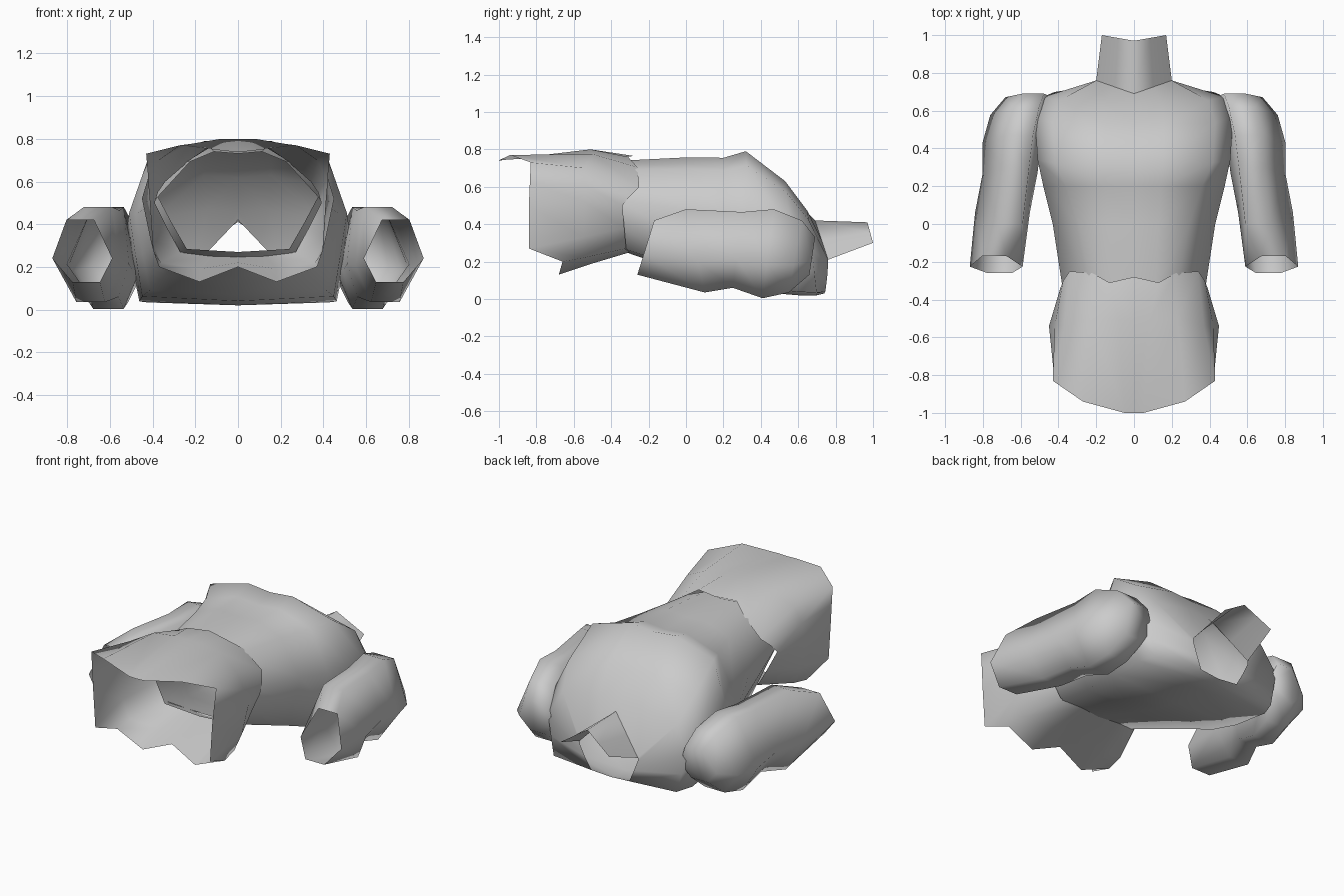
import bpy
import bmesh
from mathutils import Vector

default_cube = bpy.data.objects.get("Cube")
if default_cube:
    bpy.data.objects.remove(default_cube, do_unlink=True)

# One plain material for the whole body
grey = bpy.data.materials.new("plain_grey")
grey.use_nodes = True
shade = (0.6, 0.6, 0.6, 1)
grey.diffuse_color = shade
grey.node_tree.nodes["Principled BSDF"].inputs["Base Color"].default_value = shade


def loft(name, rings, closed=False, cap_end=False, mirrored=False):
    """Skin a list of matching cross-sections into one smooth open shell."""
    bm = bmesh.new()
    loops = [[bm.verts.new(Vector(point)) for point in ring] for ring in rings]
    for lower, upper in zip(loops, loops[1:]):
        count = len(lower)
        for i in range(count if closed else count - 1):
            j = (i + 1) % count
            bm.faces.new((lower[i], lower[j], upper[j], upper[i]))
    if cap_end:
        bm.faces.new(loops[-1])
    bmesh.ops.recalc_face_normals(bm, faces=bm.faces)
    # The half shells are open, so turn them outwards from their long axis
    if not closed:
        middle = sum((v.co for v in bm.verts), Vector()) / len(bm.verts)
        middle.x = 0
        outward = 0
        for face in bm.faces:
            offset = face.calc_center_median() - middle
            outward += face.normal.dot(offset) * face.calc_area()
        if outward < 0:
            bmesh.ops.reverse_faces(bm, faces=bm.faces)
    for face in bm.faces:
        face.smooth = True
    mesh = bpy.data.meshes.new(name)
    bm.to_mesh(mesh)
    bm.free()
    mesh.materials.append(grey)
    part = bpy.data.objects.new(name, mesh)
    bpy.context.scene.collection.objects.link(part)
    if mirrored:
        mirror = part.modifiers.new("mirror", "MIRROR")
        mirror.use_clip = True
    return part


def torso_ring(y_top, y_bottom, half_width, bottom, top, blade, corner):
    """Half outline from the spine round the shoulder blade and flank to the chest."""
    outline = [(0, .98), (.3, 1), (blade, .9), (1, .55),
               (.5 + corner / 2, .28), (corner, .03), (0, 0)]
    return [(half_width * u,
             y_bottom + (y_top - y_bottom) * v,
             bottom + (top - bottom) * v) for u, v in outline]


# Torso, from the waist tucked into the pelvis to the neck opening
neck_opening = [(0, .69, .42), (.1, .725, .315), (.2, .76, .21), (.2, .76, .19),
                (.17, .755, .12), (.13, .745, .04), (0, .74, .03)]
loft("torso", [
    torso_ring(-.34, -.38, .375, .27, .74, .6, .64),
    torso_ring(0, 0, .43, .14, .757, .68, .8),
    torso_ring(.2, .2, .48, .07, .755, .75, .86),
    torso_ring(.32, .36, .51, .04, .79, .82, .88),
    torso_ring(.53, .6, .525, .02, .63, .82, .88),
    torso_ring(.65, .7, .48, .02, .47, .82, .88),
    neck_opening,
], mirrored=True)

# Neck, a half tube that is open underneath
loft("neck", [
    neck_opening[:3],
    [(0, .97, .41), (.085, .985, .355), (.17, 1, .3)],
], mirrored=True)

# Pelvis, with a long upper flap and a notched lower edge
front_edge = [(0, -1, .74), (.05, -1, .742), (.27, -.94, .77), (.43, -.83, .73),
              (.42, -.835, .62), (.41, -.84, .5), (.395, -.84, .27),
              (.37, -.66, .2), (.18, -.68, .13), (0, -.65, .2)]
hip_ring = [(0, -.51, .8), (.08, -.51, .8), (.23, -.5, .775), (.37, -.54, .7),
            (.42, -.54, .61), (.45, -.54, .52), (.41, -.55, .33),
            (.36, -.55, .22), (.18, -.5, .19), (0, -.5, .22)]
waist_edge = [(0, -.28, .765), (.13, -.31, .76), (.22, -.26, .705), (.34, -.25, .6),
              (.375, -.3, .55), (.39, -.34, .5), (.33, -.33, .38),
              (.27, -.32, .27), (.13, -.3, .25), (0, -.3, .25)]
loft("pelvis", [front_edge, hip_ring, waist_edge], mirrored=True)


def arm_ring(side, y_top, y_bottom, inner, outer, bottom, top, lean, keel):
    """Six-sided section; lean shifts the upper edge, keel places the lower one."""
    outline = [(.26, 1), (.72, 1), (1, .38), (keel + .23, 0), (keel - .23, 0), (0, .38)]
    return [(side * (inner + (outer - inner) * u + lean * (v - .4)),
             y_bottom + (y_top - y_bottom) * v,
             bottom + (top - bottom) * v) for u, v in outline]


# Upper arms, open at the elbow and rounded at the shoulder
for side, label in ((1, "left"), (-1, "right")):
    loft(label + "_upper_arm", [
        arm_ring(side, -.17, -.26, .59, .87, .13, .42, .02, .46),
        arm_ring(side, 0, .1, .55, .84, .035, .48, -.06, .4),
        arm_ring(side, .3, .25, .51, .8, .06, .465, -.05, .33),
        arm_ring(side, .47, .41, .49, .8, .004, .48, -.06, .3),
        arm_ring(side, .62, .55, .46, .76, .035, .42, -.06, .33),
        arm_ring(side, .69, .66, .43, .68, .13, .33, -.03, .45),
    ], closed=True, cap_end=True)
